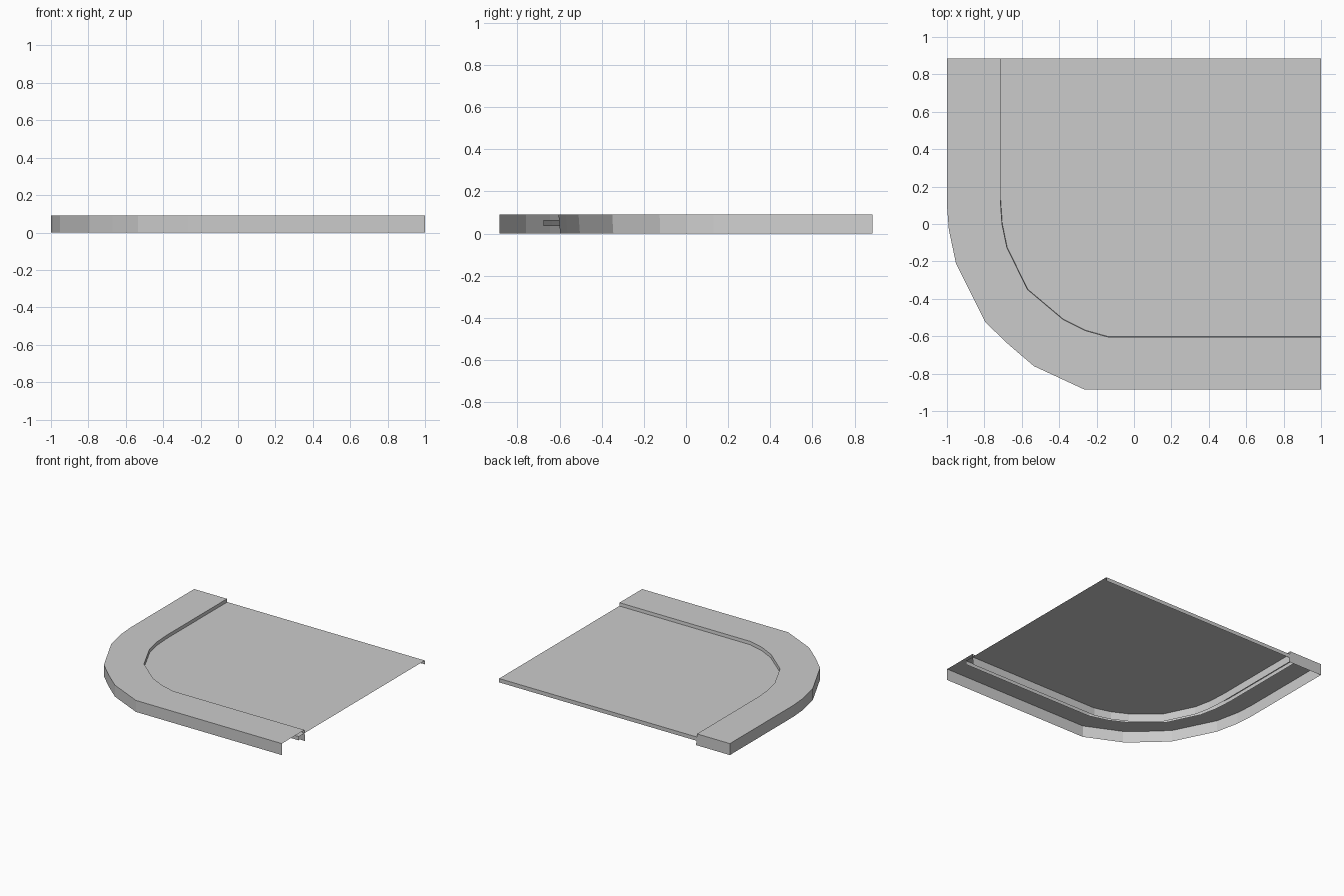
import bpy, bmesh
from mathutils import Vector

if "Cube" in bpy.data.objects:
    bpy.data.objects.remove(bpy.data.objects["Cube"])

# Plan paths, from the back end round the corner to the right end
OUTER = [(-1, .885), (-1, .1), (-.99, -.03), (-.952, -.21), (-.795, -.525),
         (-.67, -.645), (-.535, -.76), (-.265, -.885), (1, -.885)]
INNER = [(-.715, .885), (-.715, .13), (-.706, 0), (-.68, -.125), (-.57, -.35),
         (-.475, -.43), (-.38, -.51), (-.26, -.57), (-.135, -.605), (1, -.605)]
TOP, SLAB_TOP, SLAB_LOW = .09, .065, .035


def offset(path, d):
    """Mitred offset of a path, away from the paved side."""
    pts = [Vector(p) for p in path]
    normals = []
    for a, b in zip(pts, pts[1:]):
        t = (b - a).normalized()
        normals.append(Vector((t.y, -t.x)))
    out = []
    for i, p in enumerate(pts):
        n0, n1 = normals[max(i - 1, 0)], normals[min(i, len(normals) - 1)]
        m = (n0 + n1).normalized()
        out.append(tuple(p + m * d / m.dot(n0)))
    return out


def face(bm, pts):
    return bm.faces.new([bm.verts.new(p) for p in pts])


def level(path, z):
    return [(x, y, z) for x, y in path]


def wall(bm, upper, lower):
    for i in range(len(upper) - 1):
        face(bm, [upper[i], lower[i], lower[i + 1], upper[i + 1]])


def finish(name, bm):
    bmesh.ops.remove_doubles(bm, verts=bm.verts, dist=1e-5)
    mesh = bpy.data.meshes.new(name)
    bm.to_mesh(mesh)
    bm.free()
    bpy.context.collection.objects.link(bpy.data.objects.new(name, mesh))


# Kerb: hollow shell, open below and at the right end, capped at the back
inner_top = level(INNER, TOP)
inner_low = level(offset(INNER, -.008), 0)
outer_top, outer_low = level(OUTER, TOP), level(OUTER, 0)
bm = bmesh.new()
face(bm, outer_top + inner_top[::-1])
wall(bm, outer_top, outer_low)
wall(bm, inner_top[::-1], inner_low[::-1])
face(bm, [outer_top[0], inner_top[0], inner_low[0], outer_low[0]])
finish("kerb", bm)

# Pavement slab: top sheet tucked under the kerb, with a thin skirt
edge = [(1, .885)] + offset(INNER, .07)
bm = bmesh.new()
face(bm, level(edge, SLAB_TOP))
wall(bm, level(edge, SLAB_TOP), level(edge, SLAB_LOW))
finish("pavement_slab", bm)
